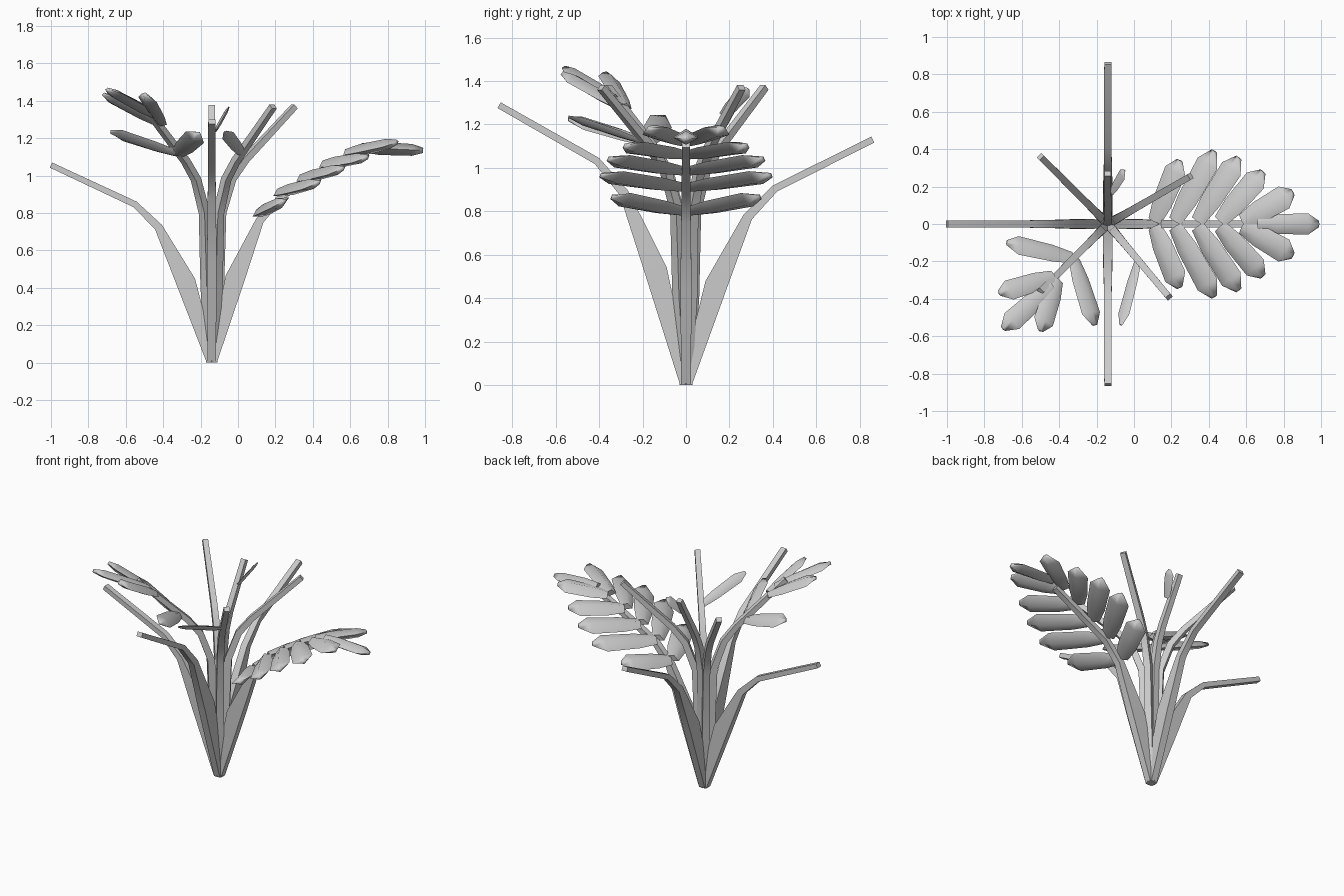
import bpy, bmesh, math
from mathutils import Vector as V

if "Cube" in bpy.data.objects:
    bpy.data.objects.remove(bpy.data.objects["Cube"])

CENTRE = V((-0.14, 0, 0))


def loft(name, rings, angle):
    # skin a list of equal-length point rings into a closed body
    bm = bmesh.new()
    vs = [[bm.verts.new(p) for p in ring] for ring in rings]
    n = len(rings[0])
    for a, b in zip(vs, vs[1:]):
        for i in range(n):
            j = (i + 1) % n
            bm.faces.new((a[i], a[j], b[j], b[i]))
    bm.faces.new(vs[0][::-1])
    bm.faces.new(vs[-1])
    bmesh.ops.recalc_face_normals(bm, faces=bm.faces)
    me = bpy.data.meshes.new(name)
    bm.to_mesh(me)
    bm.free()
    ob = bpy.data.objects.new(name, me)
    bpy.context.collection.objects.link(ob)
    bpy.ops.object.select_all(action='DESELECT')
    bpy.context.view_layer.objects.active = ob
    ob.select_set(True)
    bpy.ops.object.shade_smooth_by_angle(angle=math.radians(angle))


def stalk(name, angle, path, rs=1.0, zs=1.0):
    # path rows: radius, height, half depth, half width
    a = math.radians(angle)
    out, side, up = V((math.cos(a), math.sin(a), 0)), V((-math.sin(a), math.cos(a), 0)), V((0, 0, 1))
    pts = [CENTRE + out * r * rs + up * z * zs for r, z, _, _ in path]
    rings = []
    for i, (_, _, d, w) in enumerate(path):
        t = (pts[min(i + 1, len(pts) - 1)] - pts[max(i - 1, 0)]).normalized()
        nrm = out if i == 0 else side.cross(t).normalized()
        rings.append([pts[i] + nrm * d * y + side * w * x
                      for x, y in ((1, 1), (-1, 1), (-1, -1), (1, -1))])
    loft(name, rings, 40)


def leaf(name, root, tip, normal, width=0.115, thick=0.055):
    # diamond-section blade, widest near its pointed end
    root, tip = V(root), V(tip)
    d = tip - root
    side = d.cross(V(normal)).normalized()
    nrm = side.cross(d).normalized()
    rings = []
    for t, w, h in ((0, .6, .7), (.3, .9, 1), (.82, 1, .9), (1, .28, .4)):
        p = root + d * t
        s, n = side * width * w / 2, nrm * thick * h / 2
        rings.append([p + s, p + n, p - s, p - n])
    loft(name, rings, 80)


# Outer stalks with swollen sheaths
OUTER = [(0, 0, .027, .022), (.138, .46, .052, .026), (.285, .775, .022, .022),
         (.41, .905, .017, .02), (.86, 1.13, .015, .019)]
for name, ang, zs in (("outer_stalk_right", 0, .98), ("outer_stalk_back", 90, 1),
                      ("outer_stalk_left", 180, .935), ("outer_stalk_front", 270, 1.14)):
    stalk(name, ang, OUTER, .9 if ang == 0 else 1, zs)

# Inner upright stalks
INNER = [(0, 0, .022, .02), (.03, .4, .032, .024), (.055, .8, .022, .022),
         (.12, .98, .02, .02), (.2, 1.08, .018, .019), (.51, 1.37, .015, .017)]
for i, (ang, rs, zs) in enumerate(((30, 1, 1), (-50, 1, 1), (135, 1, 1), (225, 1, 1), (90, .53, 1))):
    stalk(f"inner_stalk_{i}", ang, INNER, rs, zs)

# Full frond on the right: mirrored leaf pairs and an end leaf
NRM = (-.5, 0, .87)
PAIRS = [((.11, .80), (.245, .34, .865)), ((.22, .91), (.43, .39, .965)),
         ((.34, .985), (.56, .355, 1.04)), ((.46, 1.06), (.69, .28, 1.10)),
         ((.58, 1.12), (.85, .17, 1.18))]
for i, ((x, z), (tx, ty, tz)) in enumerate(PAIRS):
    for s, side in ((1, "back"), (-1, "front")):
        leaf(f"frond_leaf_{side}_{i}", (x, .015 * s, z), (tx, ty * s, tz), NRM, .135, .065)
leaf("frond_end_leaf", (.66, 0, 1.15), (.99, 0, 1.135), (0, 0, 1), .115, .07)

# Short frond on the front left
DN = (.45, .45, .77)
leaf("short_frond_leaf_low_left", (-.33, -.18, 1.12), (-.68, -.10, 1.235), DN)
leaf("short_frond_leaf_low_right", (-.32, -.19, 1.12), (-.21, -.54, 1.225), DN)
leaf("short_frond_leaf_top_left", (-.43, -.28, 1.28), (-.72, -.37, 1.435), DN)
leaf("short_frond_leaf_top_right", (-.41, -.30, 1.28), (-.50, -.57, 1.435), DN)
leaf("short_frond_end_leaf", (-.44, -.33, 1.32), (-.70, -.56, 1.46), DN)

# Single leaves on two inner stalks
leaf("single_leaf_front", (.02, -.20, 1.12), (-.07, -.54, 1.235), (-.45, .5, .75), .07, .03)
leaf("single_leaf_back", (-.12, .17, 1.24), (-.05, .285, 1.365), (-.85, 0, .5), .07, .02)
